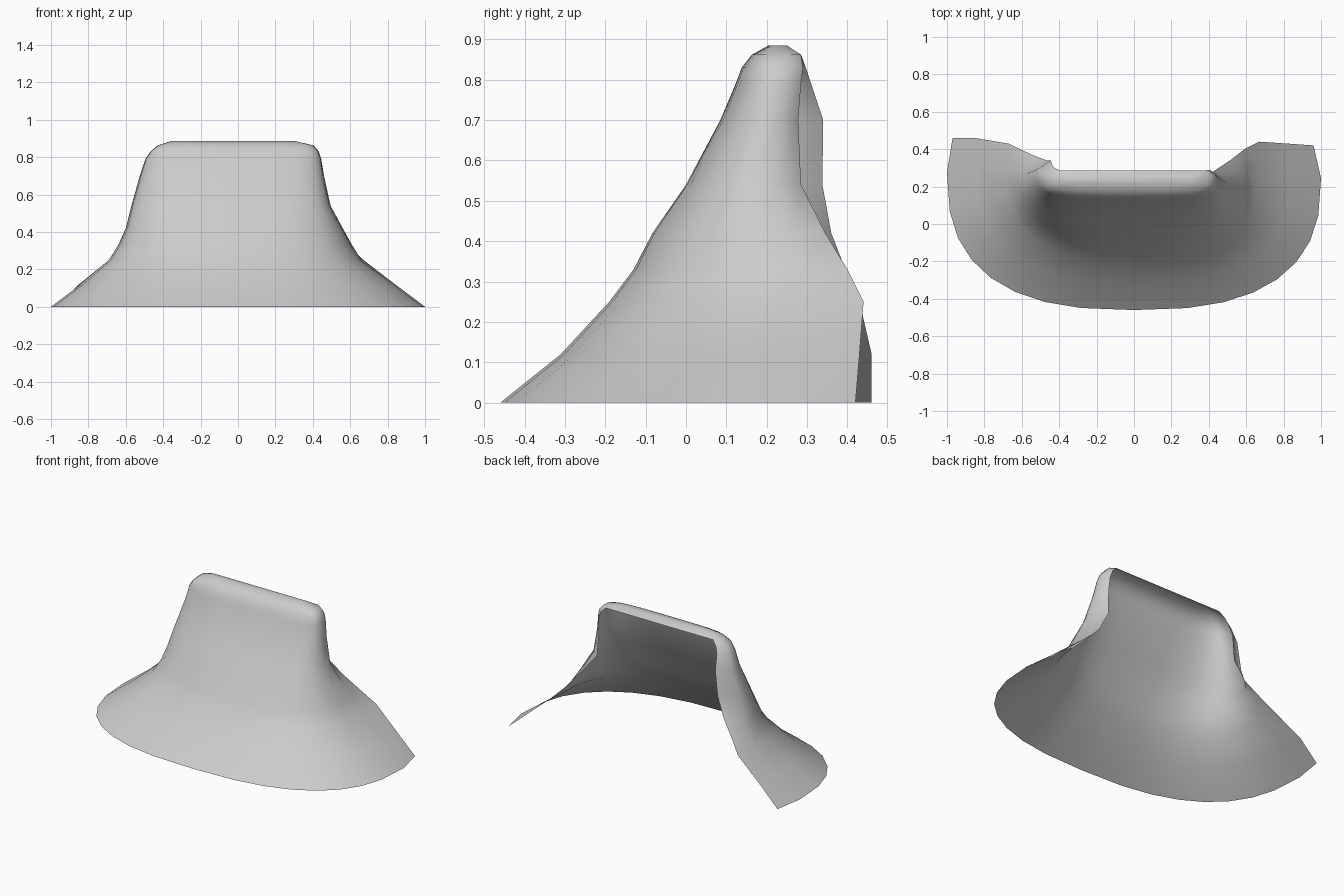
import bpy, bmesh
from math import sin, cos, pi

if "Cube" in bpy.data.objects:
    bpy.data.objects.remove(bpy.data.objects["Cube"])

SEG = 8  # segments per half of each row

# Rows: height, left x, right x, front y, left back end (x, y), right back end (x, y), squareness
ROWS = [
    (0.00, -1.00, 1.00, -0.46, (-0.97, 0.46), (0.96, 0.42), 2.6),
    (0.12, -0.84, 0.84, -0.31, (-0.85, 0.46), (0.82, 0.43), 2.6),
    (0.25, -0.69, 0.66, -0.19, (-0.67, 0.43), (0.67, 0.44), 2.7),
    (0.33, -0.64, 0.61, -0.13, (-0.60, 0.395), (0.59, 0.40), 2.7),
    (0.42, -0.60, 0.56, -0.083, (-0.52, 0.36), (0.52, 0.345), 2.8),
    (0.54, -0.57, 0.495, 0.00, (-0.46, 0.338), (0.43, 0.285), 3.0),
    (0.70, -0.525, 0.46, 0.085, (-0.445, 0.34), (0.42, 0.278), 3.3),
    (0.79, -0.495, 0.445, 0.123, (-0.435, 0.31), (0.415, 0.285), 3.8),
    (0.83, -0.468, 0.432, 0.138, (-0.42, 0.297), (0.40, 0.29), 4.2),
    (0.862, -0.43, 0.405, 0.163, (-0.39, 0.285), (0.37, 0.285), 4.2),
    (0.885, -0.36, 0.31, 0.205, (-0.34, 0.25), (0.30, 0.25), 4.2),
]


def half(x_side, y_front, end, p):
    """Points from the back end round the side to the front centre."""
    y_mid = y_front + (end[1] - y_front) * 0.8
    pts = [end]
    for i in range(SEG + 1):
        t = pi / 2 * i / SEG
        x = x_side * max(cos(t), 0) ** (2 / p)
        y = y_mid - (y_mid - y_front) * max(sin(t), 0) ** (2 / p)
        pts.append((0.0 if i == SEG else x, y))
    return pts


bm = bmesh.new()
rows = []
for z, xl, xr, yf, el, er, p in ROWS:
    outline = half(xl, yf, el, p) + half(xr, yf, er, p)[-2::-1]
    rows.append([bm.verts.new((x, y, z)) for x, y in outline])

# Flared wall, open at the back
for a, b in zip(rows, rows[1:]):
    for i in range(len(a) - 1):
        bm.faces.new((a[i], a[i + 1], b[i + 1], b[i]))

# Flat top, bridged across in strips, and the rolled back lip
top, below = rows[-1], rows[-2]
n = len(top)
for i in range(n // 2 - 1):
    bm.faces.new((top[i], top[i + 1], top[n - 2 - i], top[n - 1 - i]))
c = n // 2
bm.faces.new((top[c - 1], top[c], top[c + 1]))
bm.faces.new((top[0], top[-1], below[-1], below[0]))
bmesh.ops.recalc_face_normals(bm, faces=bm.faces)

mesh = bpy.data.meshes.new("flared_shell")
bm.to_mesh(mesh)
bm.free()
mesh.polygons.foreach_set("use_smooth", [True] * len(mesh.polygons))
shell = bpy.data.objects.new("flared_shell", mesh)
bpy.context.collection.objects.link(shell)
